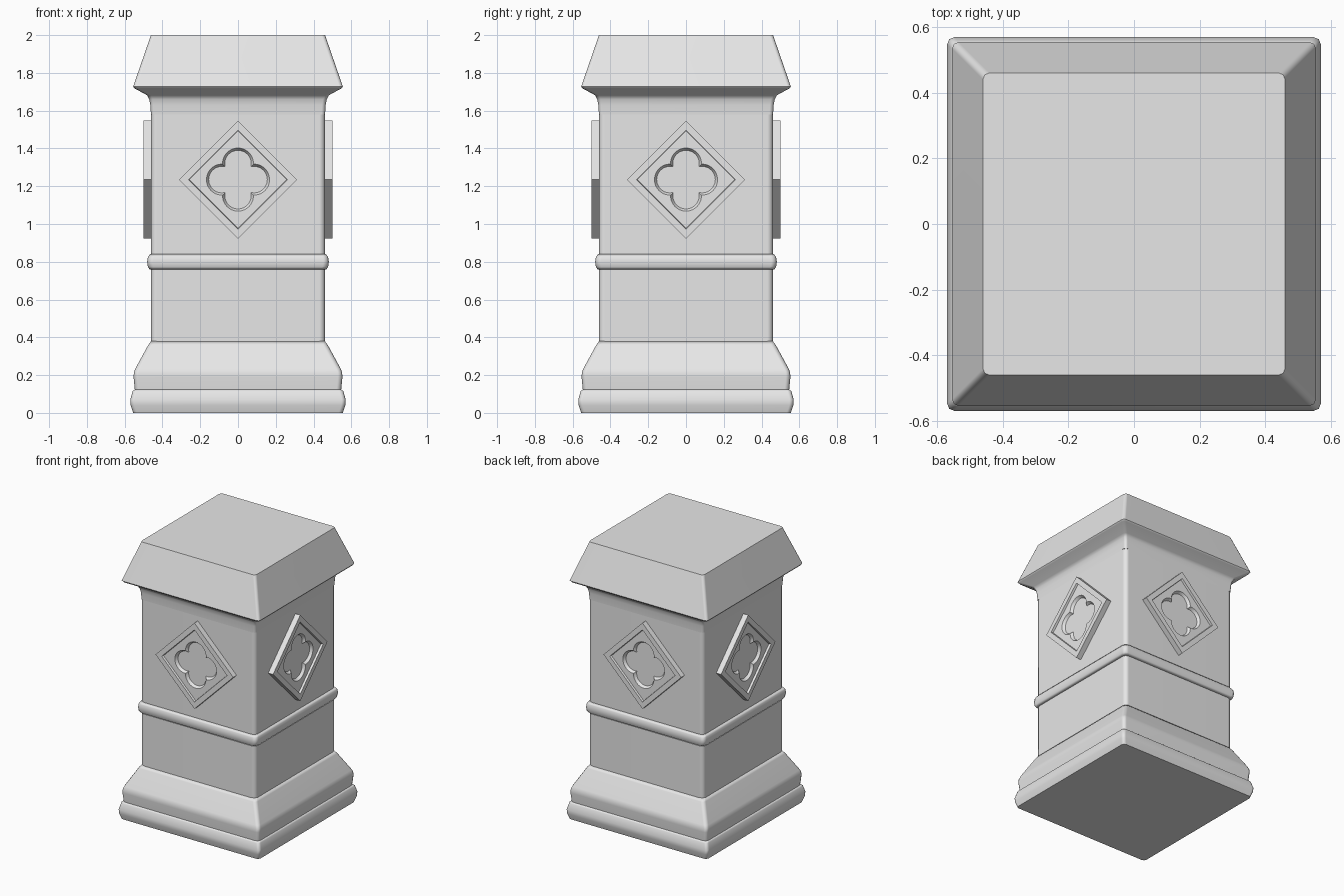
import bpy, bmesh, math
from mathutils import Matrix

if "Cube" in bpy.data.objects:
    bpy.data.objects.remove(bpy.data.objects["Cube"], do_unlink=True)

stone = bpy.data.materials.new("pale grey stone")
stone.use_nodes = True
GREY = (0.8, 0.8, 0.8, 1)
stone.diffuse_color = GREY
stone.node_tree.nodes["Principled BSDF"].inputs["Base Color"].default_value = GREY


def loft(name, rings, angle):
    """Skin a stack of equal-length rings and close both ends."""
    bm = bmesh.new()
    loops = [[bm.verts.new(p) for p in ring] for ring in rings]
    n = len(loops[0])
    for a, b in zip(loops, loops[1:]):
        for i in range(n):
            j = (i + 1) % n
            bm.faces.new((a[i], a[j], b[j], b[i]))
    bm.faces.new(loops[0][::-1])
    bm.faces.new(loops[-1])
    bmesh.ops.recalc_face_normals(bm, faces=bm.faces)
    mesh = bpy.data.meshes.new(name)
    bm.to_mesh(mesh)
    bm.free()
    mesh.materials.append(stone)
    obj = bpy.data.objects.new(name, mesh)
    bpy.context.collection.objects.link(obj)
    bpy.ops.object.select_all(action='DESELECT')
    obj.select_set(True)
    bpy.context.view_layer.objects.active = obj
    bpy.ops.object.shade_smooth_by_angle(angle=math.radians(angle))
    weighted = obj.modifiers.new("weighted normals", 'WEIGHTED_NORMAL')
    weighted.keep_sharp = True
    return obj


def square_ring(half, z, radius, steps=2):
    """Square outline with softened corners."""
    pts = []
    for corner in range(4):
        mid = math.radians(45 + 90 * corner)
        sx, sy = math.copysign(1, math.cos(mid)), math.copysign(1, math.sin(mid))
        for s in range(steps + 1):
            a = math.radians(90 * corner + 90 * s / steps)
            pts.append((sx * (half - radius) + radius * math.cos(a),
                        sy * (half - radius) + radius * math.sin(a), z))
    return pts


def moulding(name, profile, radius):
    return loft(name, [square_ring(h, z, radius) for h, z in profile], 48)


# Stacked square mouldings: (half width, height)
moulding("plinth", [(.555, 0), (.568, .04), (.57, .07), (.558, .115), (.545, .125)], .022)
moulding("flared_base", [(.545, .11), (.553, .19), (.551, .215), (.543, .235),
                         (.475, .36), (.46, .38)], .025)
moulding("shaft", [(.461, .36), (.461, 1.65)], .03)
moulding("band", [(.466, .758), (.477, .772), (.481, .80), (.477, .826), (.466, .84)], .03)
moulding("cap", [(.461, 1.58), (.464, 1.63), (.47, 1.66), (.482, 1.682), (.548, 1.718),
                 (.555, 1.728), (.461, 2.0)], .02)

# Diamond plaques with a sunken panel and four-lobed recess
N = 96


def polar(radius_at, depth):
    angles = [2 * math.pi * i / N for i in range(N)]
    return [(radius_at(a) * math.cos(a), radius_at(a) * math.sin(a), depth) for a in angles]


def diamond(size):
    return lambda a: size / (abs(math.cos(a)) + abs(math.sin(a)))


def quatrefoil(lobe, offset=.085):
    def radius_at(a):
        q = math.pi / 2
        phi = a - q * round(a / q)
        return offset * math.cos(phi) + math.sqrt(lobe ** 2 - (offset * math.sin(phi)) ** 2)
    return radius_at


plaque_rings = [polar(diamond(.312), .44), polar(diamond(.312), .50),
                polar(diamond(.262), .50), polar(diamond(.258), .485),
                polar(quatrefoil(.082), .485), polar(quatrefoil(.07), .466)]
stand_up = Matrix.Translation((0, 0, 1.235)) @ Matrix.Rotation(math.pi / 2, 4, 'X')
for side, turn in (("front", 0), ("left", 1), ("back", 2), ("right", 3)):
    plaque = loft(side + "_plaque", plaque_rings, 30)
    plaque.matrix_world = Matrix.Rotation(turn * math.pi / 2, 4, 'Z') @ stand_up
